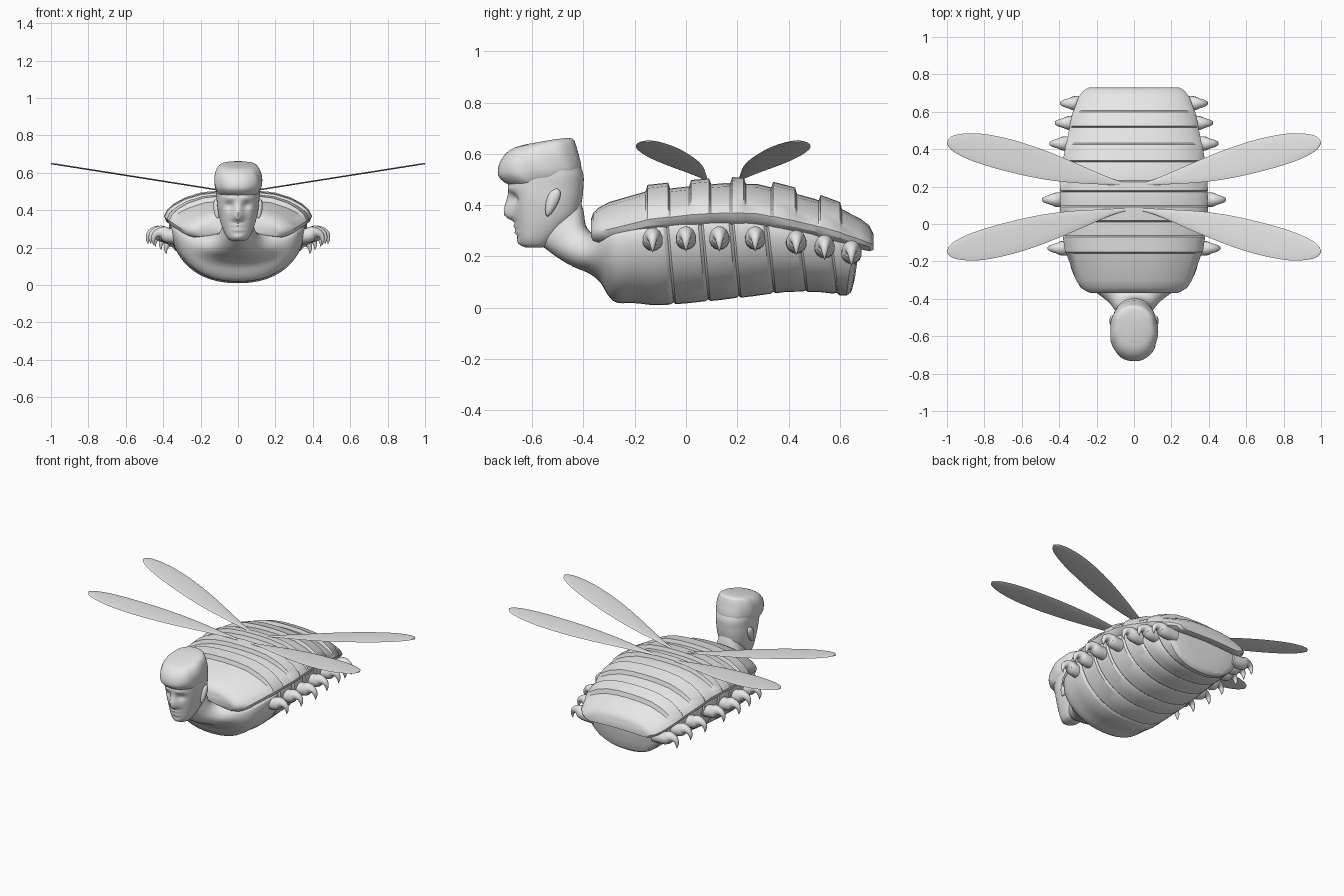
import bpy, bmesh, math
from mathutils import Vector

if "Cube" in bpy.data.objects:
    bpy.data.objects.remove(bpy.data.objects["Cube"])

grey = bpy.data.materials.new("light_grey")
grey.diffuse_color = (0.8, 0.8, 0.8, 1)
grey.use_nodes = True
grey.node_tree.nodes["Principled BSDF"].inputs["Base Color"].default_value = grey.diffuse_color


def loft(name, rings, angle=35):
    """Skin a list of closed rings and cap both ends."""
    bm = bmesh.new()
    vs = [[bm.verts.new(p) for p in r] for r in rings]
    n = len(rings[0])
    for a, b in zip(vs, vs[1:]):
        for i in range(n):
            j = (i + 1) % n
            bm.faces.new((a[i], a[j], b[j], b[i]))
    bm.faces.new(vs[0])
    bm.faces.new(vs[-1])
    bmesh.ops.recalc_face_normals(bm, faces=bm.faces[:])
    me = bpy.data.meshes.new(name)
    bm.to_mesh(me)
    bm.free()
    me.materials.append(grey)
    ob = bpy.data.objects.new(name, me)
    bpy.context.collection.objects.link(ob)
    bpy.ops.object.select_all(action='DESELECT')
    ob.select_set(True)
    bpy.context.view_layer.objects.active = ob
    bpy.ops.object.shade_smooth_by_angle(angle=math.radians(angle))
    return ob


def smooth(rows, n):
    """Catmull-Rom resampling of a table of rows."""
    rows = [Vector(r) for r in rows]
    p = [rows[0] * 2 - rows[1]] + rows + [rows[-1] * 2 - rows[-2]]
    out = []
    for a, b, c, d in zip(p, p[1:], p[2:], p[3:]):
        for k in range(n):
            t = k / n
            out.append((b * 2 + (c - a) * t + (a * 2 - b * 5 + c * 4 - d) * t * t
                        + (b * 3 - a - c * 3 + d) * t ** 3) / 2)
    return out + [rows[-1]]


def interp(table, y):
    for a, b in zip(table, table[1:]):
        if y <= b[0]:
            t = (y - a[0]) / (b[0] - a[0])
            return [p + (q - p) * t for p, q in zip(a[1:], b[1:])]
    return list(table[-1][1:])


def spow(v, p):
    return math.copysign(abs(v) ** p, v)


def bell(v, s):
    return math.exp(-(v / s) ** 2)


# Back shell: y, top z, rim z, half width
shell = [(-.37, .345, .275, .23), (-.362, .37, .26, .25), (-.34, .39, .255, .285),
         (-.3, .412, .256, .31), (-.15, .455, .29, .365), (0, .472, .308, .39),
         (.15, .486, .315, .395), (.28, .482, .312, .385), (.4, .452, .292, .368),
         (.5, .425, .272, .348), (.6, .388, .248, .325), (.68, .347, .228, .296),
         (.715, .32, .22, .268), (.73, .29, .225, .24)]
half = [(0, 1), (.25, .985), (.5, .92), (.72, .76), (.87, .6), (.96, .46), (1, .32),
        (.97, .17), (.9, .06), (.82, 0), (.6, .04), (0, .1)]
section = half + [(-x, z) for x, z in half[-2:0:-1]]
ridges = [(-.15, -.07), (.02, .09), (.18, .225), (.34, .425), (.525, .60)]
stations = [(r[0], 0) for r in shell if not any(a - .01 < r[0] < b + .01 for a, b in ridges)]
for a, b in ridges:
    stations += [(a - .008, 0), (a, .024), (b, .024), (b + .008, 0)]
rings = []
for y, h in sorted(stations):
    zt, zb, w = interp(shell, y)
    rings.append([(x * w * (1 + h * .3), y, zb + (zt - zb) * f + h * min(1, max(0, (f - .3) * 2.5)))
                  for x, f in section])
loft("back_shell", rings, 32)

# Body and neck: bottom y, bottom z, top y, top z, half width, height of widest point
neck = [(-.58, .25, -.42, .44, .075, .5), (-.55, .232, -.40, .38, .085, .5),
        (-.50, .195, -.39, .32, .105, .5), (-.44, .16, -.365, .29, .15, .55),
        (-.38, .135, -.34, .29, .22, .65), (-.335, .10, -.32, .30, .275, .75),
        (-.305, .05, -.29, .32, .31, .82), (-.27, .02, -.25, .33, .33, .84),
        (-.2, .018, -.2, .34, .345, .85), (-.13, .01, -.14, .35, .355, .85)]
trunk = [(-.13, .008, .35, .355), (0, .018, .37, .365), (.12, .03, .375, .37),
         (.25, .045, .375, .362), (.38, .062, .35, .345), (.5, .062, .33, .322),
         (.6, .05, .31, .292), (.64, .046, .28, .275), (.68, .06, .26, .25)]


def body_ring(yb, zb, yt, zt, w, m, s=1.0, n=48):
    ring = []
    for i in range(n):
        a = 2 * math.pi * i / n
        c, d = math.cos(a), math.sin(a)
        f = m + d * (m if d < 0 else 1 - m)
        f = .6 + (f - .6) * s
        ring.append((w * s * spow(c, .88), yb + (yt - yb) * f, zb + (zt - zb) * f))
    return ring


rings = [body_ring(*r) for r in smooth(neck, 3)]
seams = [-.06, .075, .195, .33, .455, .575]
for i, y in enumerate(seams):
    prev = -.13 if i == 0 else seams[i - 1]
    for yy, s in ((prev + .05, 1.0), (y - .012, .995), (y, .965), (y + .008, 1.0)):
        zb, zt, w = interp(trunk, yy)
        rings.append(body_ring(yy + .012, zb, yy - .02, zt, w, .85, s))
for yy, s in ((.61, 1), (.64, .99), (.655, .95), (.66, .86), (.665, .5)):
    zb, zt, w = interp(trunk, yy)
    rings.append(body_ring(yy - .015, zb, yy + .015, zt, w, .85, s))
loft("segmented_body", rings, 30)

# Clawed legs: y, z, tip x
for i, (y, z, tip) in enumerate([(-.13, .26, .455), (0, .265, .47), (.13, .265, .485), (.27, .265, .47),
                                 (.43, .25, .445), (.54, .232, .415), (.645, .21, .388)]):
    path = smooth([(-.17, .0, .040), (-.085, .004, .040), (-.06, .018, .036), (-.035, .02, .026),
                   (-.012, .008, .018), (-.002, -.018, .010), (-.004, -.045, .001)], 3)
    for side, label in ((1, "right"), (-1, "left")):
        rings = []
        for k, p in enumerate(path):
            q, o = path[min(k + 1, len(path) - 1)], path[max(k - 1, 0)]
            t = Vector((q[0] - o[0], q[1] - o[1])).normalized()
            ring = []
            for j in range(14):
                a = 2 * math.pi * j / 14
                u, v = p[2] * math.cos(a), p[2] * math.sin(a)
                ring.append((side * (tip + p[0] - t.y * u), y + v, z + p[1] + t.x * u))
            rings.append(ring)
        loft(f"{label}_leg_{i + 1}", rings)

# Wings: x, centre y, half width
wing = smooth([(.03, .212, .006), (.1, .222, .014), (.2, .245, .032), (.35, .282, .06), (.5, .322, .08),
               (.65, .362, .088), (.8, .398, .083), (.9, .418, .066), (.965, .43, .043), (.99, .434, .022),
               (1.0, .436, .003)], 4)
for sx, lx in ((1, "right"), (-1, "left")):
    for sy, ly in ((1, "rear"), (-1, "front")):
        rings = []
        for x, yc, w in wing:
            rings.append([(sx * min(x, 1), .145 + sy * (yc - .145 + w * math.cos(math.pi * j / 6)),
                           .492 + .158 * x + .004 * math.sin(math.pi * j / 6)) for j in range(12)])
        loft(f"{ly}_{lx}_wing", rings, 50)


def oval(z, yf, yb, w, n=64, p=.9):
    yc, r = (yf + yb) / 2, (yb - yf) / 2
    return [Vector((w * spow(math.cos(2 * math.pi * i / n), p),
                    yc + r * spow(math.sin(2 * math.pi * i / n), p), z)) for i in range(n)]


# Head: z, front y, back y, half width
head = [(.235, -.625, -.56, .03), (.245, -.642, -.53, .05), (.27, -.655, -.50, .068),
        (.31, -.662, -.46, .085), (.36, -.672, -.42, .1), (.42, -.682, -.405, .111),
        (.47, -.690, -.40, .115), (.52, -.69, -.40, .118), (.57, -.68, -.42, .112)]
rings = []
for row in smooth(head, 5):
    ring = oval(*row)
    for p in ring:
        if p.y < -.58:
            x, z = abs(p.x), p.z
            ramp = max(0, min(1, (.46 - z) / .08)) * max(0, min(1, (z - .335) / .02))
            p.y -= .036 * bell(x, .02 + .006 * ramp) * ramp          # nose
            p.y += .018 * bell(x - .045, .022) * bell(z - .425, .02)  # eye sockets
            p.y -= .009 * bell(x - .04, .04) * bell(z - .465, .015)   # brow
            p.y -= .010 * bell(x, .03) * (bell(z - .318, .008) + bell(z - .295, .008))  # lips
            p.y -= .008 * bell(x, .03) * bell(z - .255, .015)         # chin
    rings.append(ring)
loft("head", rings, 60)

# Swept hair
hair = [(.50, -.685, -.43, .112), (.522, -.715, -.41, .122), (.55, -.733, -.41, .127),
        (.59, -.728, -.42, .126), (.625, -.705, -.43, .115), (.645, -.67, -.44, .095),
        (.652, -.62, -.46, .06)]
rings = []
for row in smooth(hair, 4):
    ring = oval(*row)
    for k, p in enumerate(ring):
        wave = 1 + .018 * math.sin(9 * 2 * math.pi * k / 64 + p.z * 25)
        p.x *= wave
        p.z += .13 * (p.y + .5) + .006 * bell(p.y + .5, .1)
        p.y = max(-.735, p.y)
    rings.append(ring)
loft("hair", rings, 60)

# Ears
for side, label in ((1, "right"), (-1, "left")):
    rings = []
    for k in range(13):
        t = -1 + k / 6
        r = math.sqrt(max(.002, 1 - t * t))
        z = .41 + .055 * t
        rings.append([(side * (.113 + .004 * t + .018 * r * math.cos(math.pi * j / 8)),
                       -.522 + .018 * t + (.024 + .007 * t) * r * math.sin(math.pi * j / 8), z)
                      for j in range(16)])
    loft(f"{label}_ear", rings, 60)
